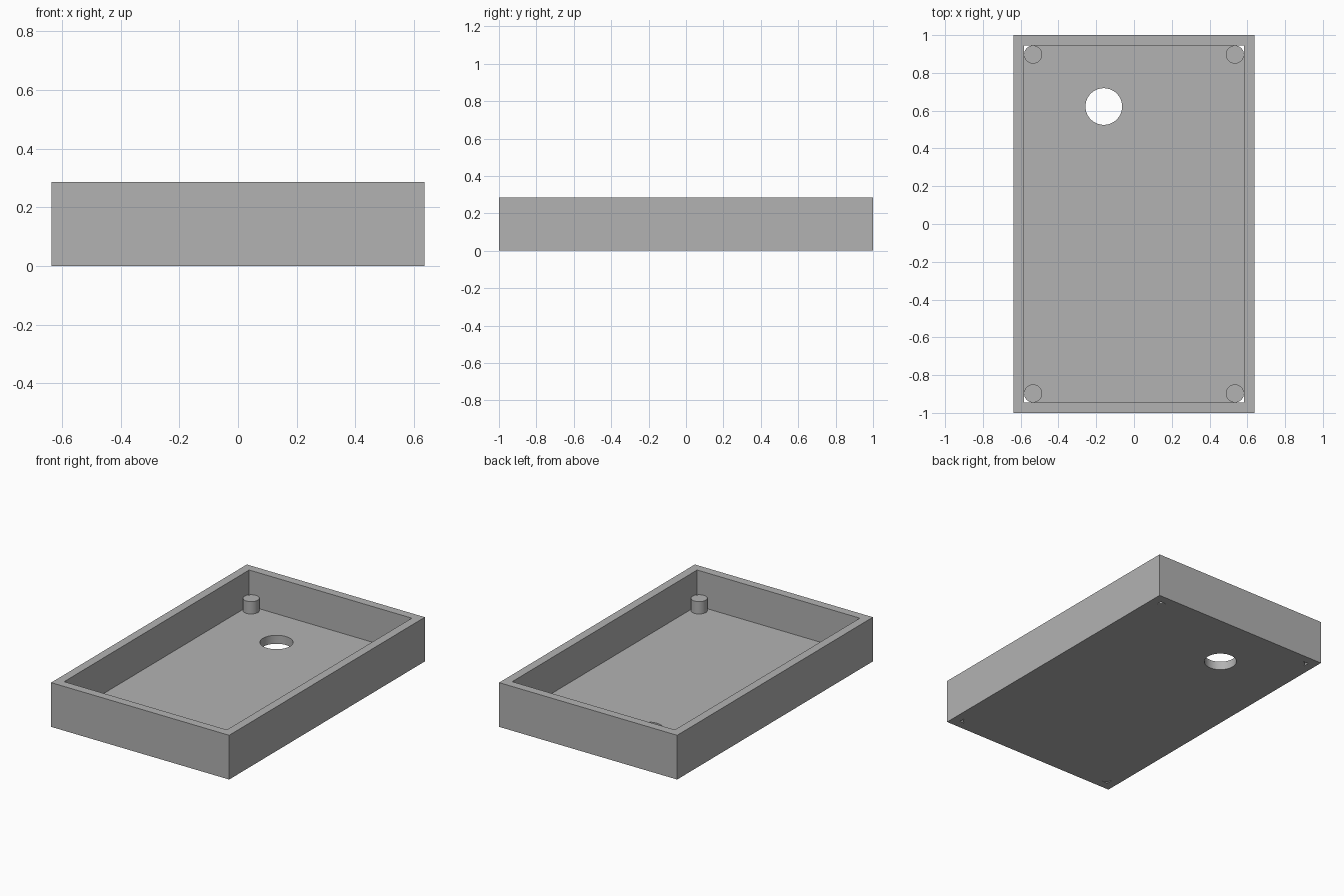
import bpy, bmesh
from math import sin, cos, pi, radians

cube = bpy.data.objects.get("Cube")
if cube:
    bpy.data.objects.remove(cube, do_unlink=True)

HALF_X, HALF_Y, HEIGHT = 0.637, 1.0, 0.286
WALL = FLOOR = 0.055
IN_X, IN_Y = HALF_X - WALL, HALF_Y - WALL
POST_R, POST_TOP = 0.048, 0.135
POST_X, POST_Y = IN_X - POST_R, IN_Y - POST_R

grey = bpy.data.materials.new("plain grey")
grey.use_nodes = True
colour = (0.448, 0.448, 0.448, 1)
grey.diffuse_color = colour
grey.node_tree.nodes["Principled BSDF"].inputs["Base Color"].default_value = colour


def rectangle(x, y):
    return [(-x, -y), (x, -y), (x, y), (-x, y)]


def arc(cx, cy, r, start, sweep, steps):
    angles = [start + sweep * i / steps for i in range(steps + 1)]
    return [(cx + r * cos(a), cy + r * sin(a)) for a in angles]


def prism(name, outline, z0, z1):
    bm = bmesh.new()
    base = bm.faces.new([bm.verts.new((x, y, z0)) for x, y in outline])
    top = bmesh.ops.extrude_face_region(bm, geom=[base])["geom"]
    verts = [v for v in top if isinstance(v, bmesh.types.BMVert)]
    bmesh.ops.translate(bm, verts=verts, vec=(0, 0, z1 - z0))
    bmesh.ops.recalc_face_normals(bm, faces=bm.faces)
    mesh = bpy.data.meshes.new(name)
    bm.to_mesh(mesh)
    bm.free()
    mesh.materials.append(grey)
    obj = bpy.data.objects.new(name, mesh)
    bpy.context.collection.objects.link(obj)
    return obj


def activate(obj):
    bpy.ops.object.select_all(action='DESELECT')
    obj.select_set(True)
    bpy.context.view_layer.objects.active = obj


def cut(target, cutter):
    cutter.hide_render = True
    mod = target.modifiers.new("cut", 'BOOLEAN')
    mod.operation, mod.solver, mod.object = 'DIFFERENCE', 'EXACT', cutter
    activate(target)
    bpy.ops.object.modifier_apply(modifier=mod.name)
    bpy.data.objects.remove(cutter, do_unlink=True)


def smooth(obj):
    activate(obj)
    bpy.ops.object.shade_smooth_by_angle(angle=radians(30))


# Open tray: block with a cavity and a round floor opening
tray = prism("tray", rectangle(HALF_X, HALF_Y), 0, HEIGHT)
cut(tray, prism("cavity_cutter", rectangle(IN_X, IN_Y), FLOOR, HEIGHT + 0.1))
opening = arc(-0.16, 0.622, 0.097, 0, 2 * pi, 64)[:-1]
cut(tray, prism("opening_cutter", opening, -0.1, 0.1))

# Corner posts, each with a small gap through the floor behind it
for sx, side in ((1, "left"), (-1, "right")):
    for sy, end in ((1, "back"), (-1, "front")):
        quarter = arc(POST_X, POST_Y, POST_R, 0, pi / 2, 12)
        gap = [(sx * x, sy * y) for x, y in quarter + [(IN_X, IN_Y)]]
        cut(tray, prism("gap_cutter", gap, -0.1, 0.1))
        circle = arc(sx * POST_X, sy * POST_Y, POST_R, 0, 2 * pi, 48)[:-1]
        smooth(prism(f"{end}_{side}_post", circle, FLOOR, POST_TOP))
smooth(tray)
